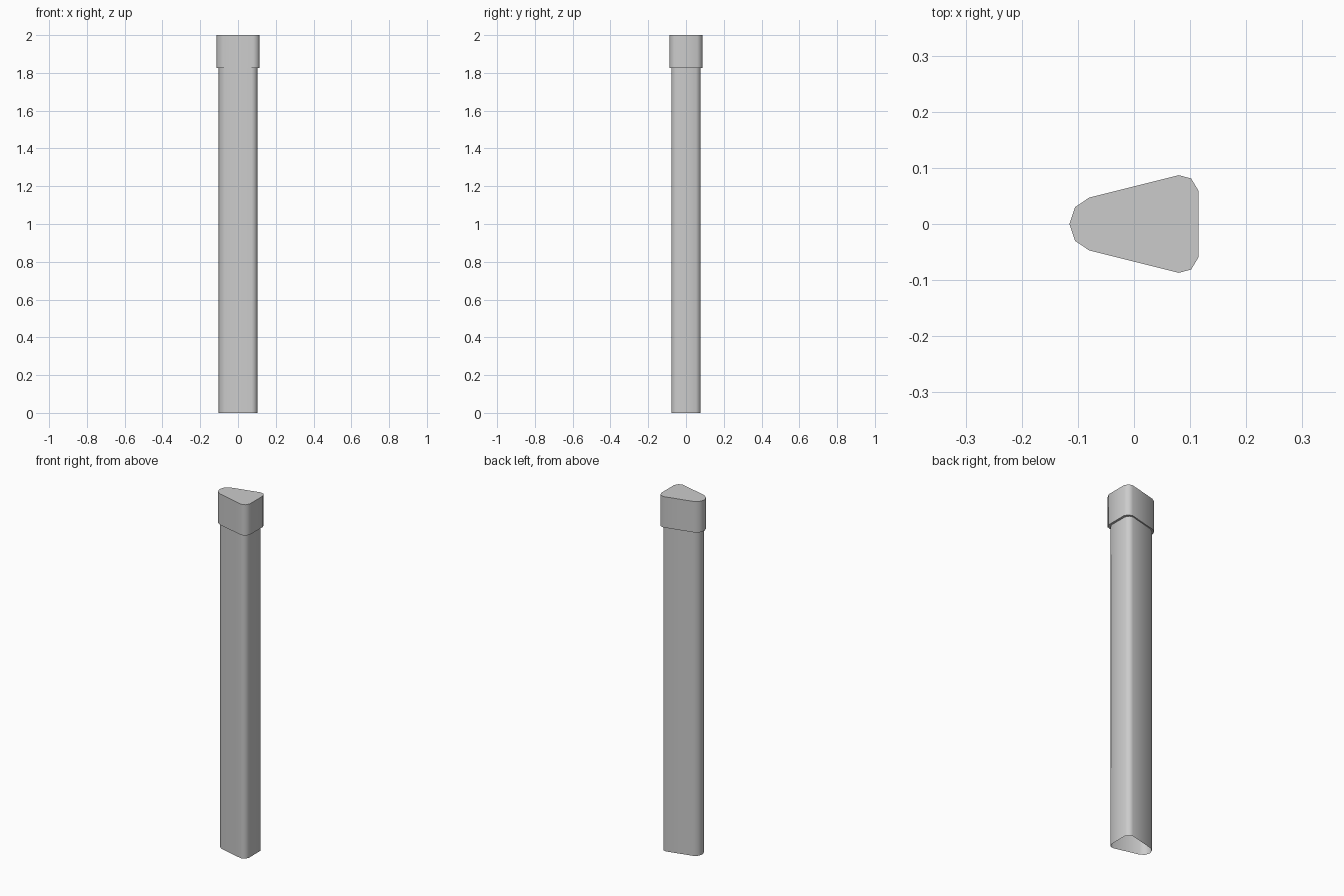
import bpy, bmesh, math

if "Cube" in bpy.data.objects:
    bpy.data.objects.remove(bpy.data.objects["Cube"])

# Half of the rounded wedge cross-section, nose to wide end
half = [(-0.115, 0), (-0.105, 0.03), (-0.08, 0.047),
        (0.08, 0.087), (0.102, 0.081), (0.115, 0.059)]
profile = [(x, -y) for x, y in half] + [(x, y) for x, y in reversed(half[1:])]
SHAFT_SCALE, CAP_Z, TOP_Z = 0.892, 1.826, 2.0


def loft(name, rings, close_top=False):
    """Skin (scale, z) copies of the profile, optionally closing the top."""
    bm = bmesh.new()
    loops = [[bm.verts.new((x * s, y * s, z)) for x, y in profile] for s, z in rings]
    n = len(profile)
    for a, b in zip(loops, loops[1:]):
        for i in range(n):
            j = (i + 1) % n
            bm.faces.new((a[i], a[j], b[j], b[i]))
    if close_top:
        bm.faces.new(loops[-1])
    mesh = bpy.data.meshes.new(name)
    bm.to_mesh(mesh)
    bm.free()
    ob = bpy.data.objects.new(name, mesh)
    bpy.context.collection.objects.link(ob)
    bpy.ops.object.select_all(action='DESELECT')
    ob.select_set(True)
    bpy.context.view_layer.objects.active = ob
    bpy.ops.object.shade_smooth_by_angle(angle=math.radians(50))
    return ob


# Hollow post, open underneath
loft("post_shaft", [(SHAFT_SCALE, 0), (SHAFT_SCALE, CAP_Z)])

# Wider cap with a ledge below and a flat top
loft("post_cap", [(SHAFT_SCALE, CAP_Z), (1, CAP_Z), (1, TOP_Z)], close_top=True)
